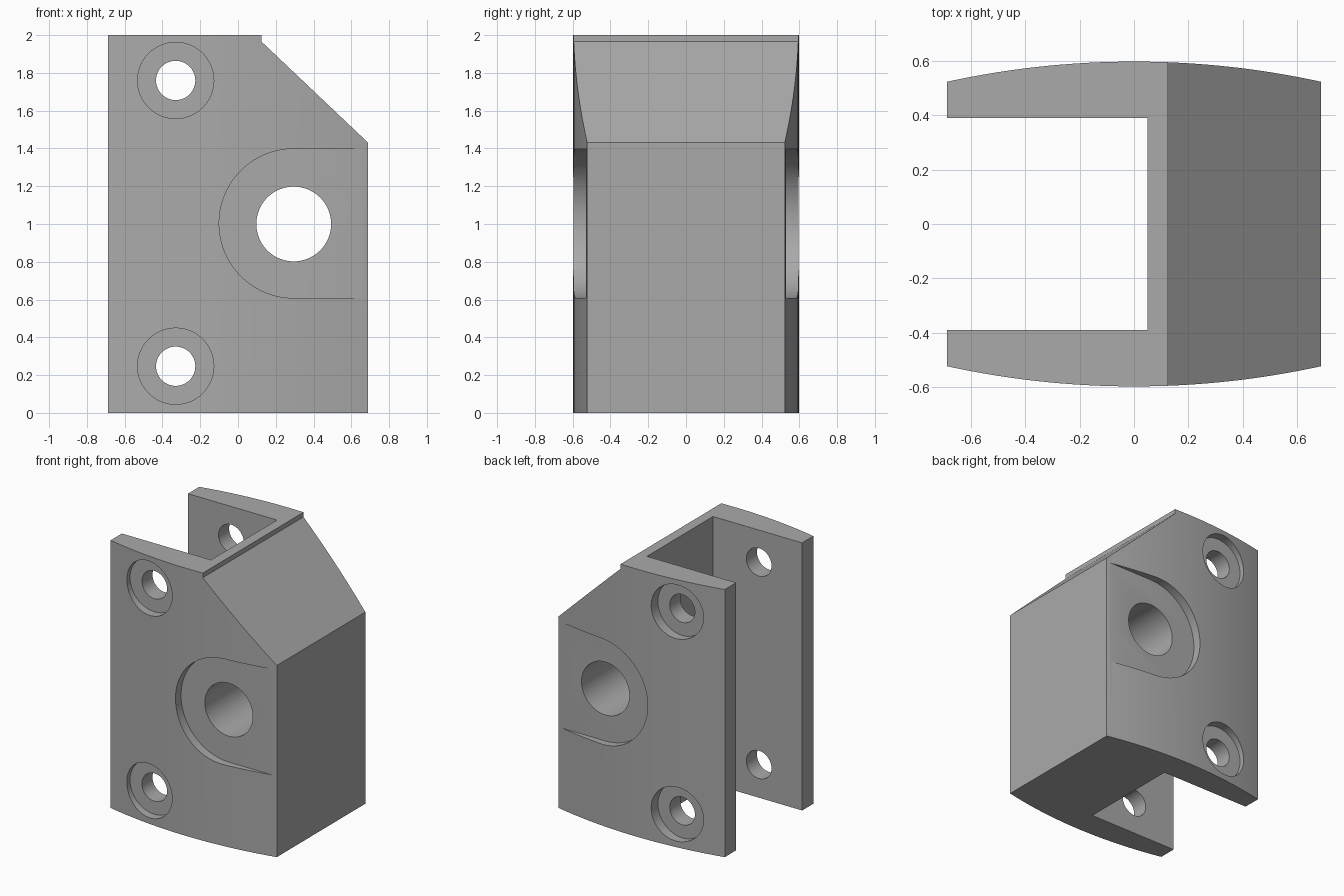
import bpy, bmesh, math

cube = bpy.data.objects.get("Cube")
if cube:
    bpy.data.objects.remove(cube)

HALF_X, EDGE_Y, CROWN_Y = 0.687, 0.523, 0.597
POCKET_Y, BORE_Y = 0.53, 0.515

grey = bpy.data.materials.new("plain grey")
grey.use_nodes = True
grey.diffuse_color = (0.4, 0.4, 0.4, 1)
grey.node_tree.nodes["Principled BSDF"].inputs["Base Color"].default_value = (0.4, 0.4, 0.4, 1)


def prism(name, points, offset):
    """Solid made by sweeping a closed outline of 3D points along offset."""
    bm = bmesh.new()
    face = bm.faces.new([bm.verts.new(p) for p in points])
    swept = bmesh.ops.extrude_face_region(bm, geom=[face])["geom"]
    bmesh.ops.translate(bm, vec=offset, verts=[v for v in swept if isinstance(v, bmesh.types.BMVert)])
    bmesh.ops.recalc_face_normals(bm, faces=bm.faces)
    mesh = bpy.data.meshes.new(name)
    bm.to_mesh(mesh)
    bm.free()
    mesh.materials.append(grey)
    obj = bpy.data.objects.new(name, mesh)
    bpy.context.collection.objects.link(obj)
    return obj


def arc(x, z, r, start, end, steps):
    angles = [math.radians(start + (end - start) * i / steps) for i in range(steps + 1)]
    return [(x + r * math.cos(a), z + r * math.sin(a)) for a in angles]


def cut(body, outline, y0, y1):
    """Cut an x-z outline out of the body between two depths."""
    cutter = prism("cutter", [(x, y0, z) for x, z in outline], (0, y1 - y0, 0))
    subtract(body, cutter)


def subtract(body, cutter):
    mod = body.modifiers.new("cut", "BOOLEAN")
    mod.operation, mod.solver, mod.object = "DIFFERENCE", "EXACT", cutter
    bpy.context.view_layer.objects.active = body
    bpy.ops.object.modifier_apply(modifier=mod.name)
    bpy.data.objects.remove(cutter)


# Block with bowed front and back, open channel on one side
sag = CROWN_Y - EDGE_Y
radius = (HALF_X ** 2 + sag ** 2) / (2 * sag)
sweep = math.degrees(math.asin(HALF_X / radius))
bow = arc(0, CROWN_Y - radius, radius, 90 - sweep, 90 + sweep, 32)
channel = [(-HALF_X, 0.39), (0.05, 0.39), (0.05, -0.39), (-HALF_X, -0.39)]
outline = bow + channel + [(x, -y) for x, y in reversed(bow)]
body = prism("bracket_body", [(x, y, 0) for x, y in outline], (0, 0, 2))

# Sloped top corner
cut(body, [(0.125, 2.1), (0.125, 1.965), (HALF_X, 1.432), (0.9, 1.23), (0.9, 2.1)], -1, 1)

# Pivot hole and its flat open-ended pockets
cut(body, arc(0.295, 1, 0.198, 0, 360, 64)[:-1], -1, 1)
pocket = arc(0.295, 1.003, 0.395, 90, 270, 40) + [(0.9, 0.608), (0.9, 1.398)]
for side in (-1, 1):
    cut(body, pocket, side * POCKET_Y, side)

# Counterbored fastener holes
for z in (0.247, 1.76):
    cut(body, arc(-0.33, z, 0.104, 0, 360, 48)[:-1], -1, 1)
    for side in (-1, 1):
        cut(body, arc(-0.33, z, 0.202, 0, 360, 48)[:-1], side * BORE_Y, side)

bpy.ops.object.select_all(action="DESELECT")
body.select_set(True)
bpy.context.view_layer.objects.active = body
bpy.ops.object.shade_smooth_by_angle(angle=math.radians(20))
